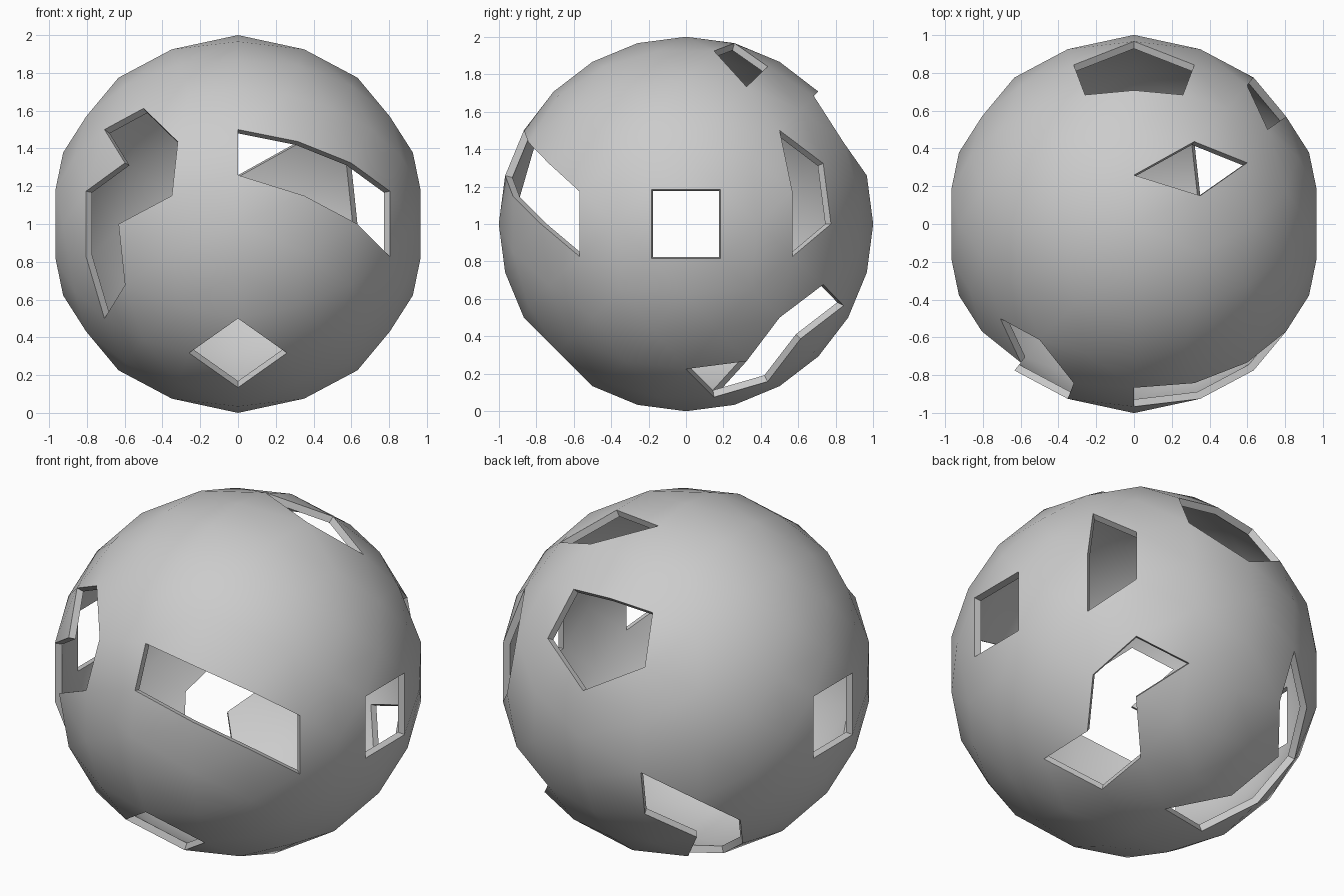
import bpy, bmesh, math
from mathutils import Vector

if "Cube" in bpy.data.objects:
    bpy.data.objects.remove(bpy.data.objects["Cube"])

N = 6          # subdivisions along each octahedron edge
INNER = 0.96   # inner surface radius


def slerp(a, b, t):
    w = a.angle(b)
    if w < 1e-6:
        return a.copy()
    return (a * math.sin((1 - t) * w) + b * math.sin(t * w)) / math.sin(w)


# Sphere of eight subdivided octahedron faces, poles on the x axis
bm = bmesh.new()
s = math.sqrt(0.5)
belt = [Vector((0, s, s)), Vector((0, s, -s)), Vector((0, -s, -s)), Vector((0, -s, s))]
for sx in (1, -1):
    pole = Vector((sx, 0, 0))
    for k in range(4):
        a, b = belt[k], belt[(k + 1) % 4]
        rows = []
        for i in range(N + 1):
            p, q = slerp(pole, a, i / N), slerp(pole, b, i / N)
            rows.append([bm.verts.new(slerp(p, q, j / i if i else 0)) for j in range(i + 1)])
        for i in range(N):
            for j in range(i + 1):
                bm.faces.new((rows[i][j], rows[i + 1][j], rows[i + 1][j + 1]))
                if j < i:
                    bm.faces.new((rows[i][j], rows[i + 1][j + 1], rows[i][j + 1]))
bmesh.ops.remove_doubles(bm, verts=bm.verts[:], dist=1e-4)
bmesh.ops.recalc_face_normals(bm, faces=bm.faces[:])

# Lettered grid points of one sphere section; lower case swaps y and z, "-" flips z
POINTS = {
    'A': (1, 0, 0), 'V': (0, .71, .71), 'M': (.71, .5, .5), 'P': (.5, .61, .61),
    'B': (0, .87, .5), 'C': (0, .97, .26), 'H': (.32, .84, .43), 'D': (.35, .92, .16),
    'G': (.6, .75, .3), 'F': (.63, .77, 0), 'E': (.8, .57, .18),
}


def vert(label, signs):
    x, y, z = POINTS[label[0].upper()]
    if label.endswith('-'):
        z = -z
    if label[0].islower():
        y, z = z, y
    co = Vector((x * signs[0], y * signs[1], z * signs[2]))
    return min(bm.verts, key=lambda v: (v.co - co).length)


# Openings made of every triangle between the listed points
PATCHES = [
    ((1, 1, 1), "M E E- F G"),
    ((1, 1, 1), "c h g d"),
    ((1, -1, 1), "B C H D G F E E-"),
    ((-1, -1, -1), "M E G F E- G-"),
    ((-1, -1, 1), "F G D H P M"),
    ((1, 1, -1), "f d h P H G M g"),
    ((-1, 1, -1), "D G H P M g h d c"),
]
# Openings made of every triangle round one point
CENTRES = [((1, 1, 1), "A"), ((-1, 1, 1), "A"), ((1, -1, -1), "V"), ((1, 1, 1), "B")]

cut = set()
for signs, labels in PATCHES:
    ring = {vert(l, signs) for l in labels.split()}
    cut |= {f for f in bm.faces if all(v in ring for v in f.verts)}
for signs, label in CENTRES:
    cut |= set(vert(label, signs).link_faces)
bmesh.ops.delete(bm, geom=list(cut), context='FACES')

# Inner skin and radial walls round the openings
outer_faces = bm.faces[:]
rim = [e for e in bm.edges if e.is_boundary]
inner = {v: bm.verts.new(v.co * INNER) for v in bm.verts[:]}
for f in outer_faces:
    bm.faces.new([inner[v] for v in reversed(f.verts)])
for e in rim:
    loop = e.link_loops[0]
    a, b = loop.vert, loop.link_loop_next.vert
    bm.faces.new((b, a, inner[a], inner[b]))

mesh = bpy.data.meshes.new("sphere_shell")
bm.to_mesh(mesh)
bm.free()
shell = bpy.data.objects.new("sphere_shell", mesh)
shell.location.z = 1
bpy.context.collection.objects.link(shell)
bpy.context.view_layer.objects.active = shell
shell.select_set(True)
bpy.ops.object.shade_smooth_by_angle(angle=math.radians(30))
